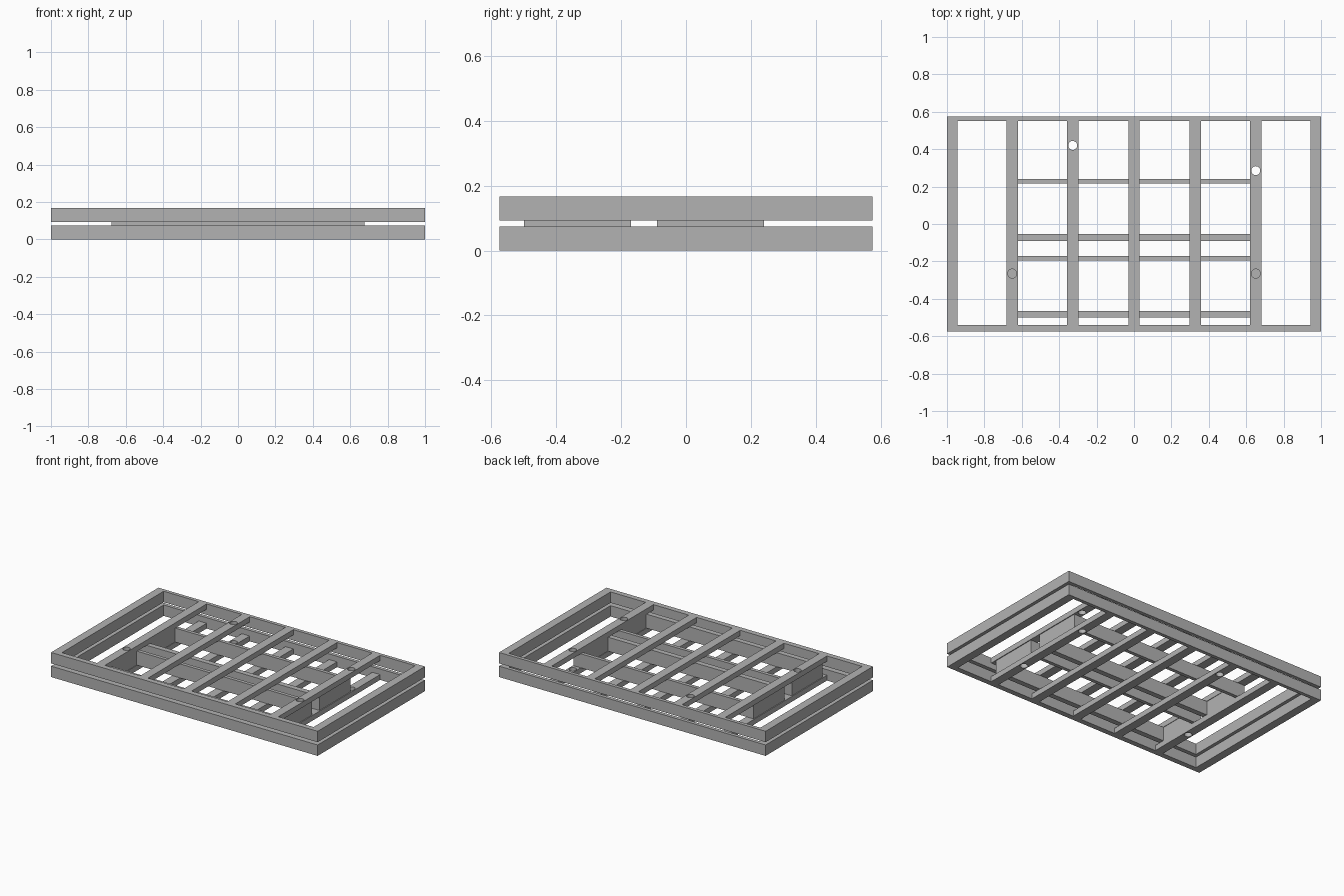
import bpy

cube = bpy.data.objects.get("Cube")
if cube:
    bpy.data.objects.remove(cube, do_unlink=True)

grey = bpy.data.materials.new("plain_grey")
grey.use_nodes = True
GREY = (0.45, 0.45, 0.45, 1)
grey.diffuse_color = GREY
grey.node_tree.nodes["Principled BSDF"].inputs["Base Color"].default_value = GREY

BOTTOM, TOP = 0.0, 0.167
FRAME_H = 0.074       # height of each outer frame
BEAM_H = 0.036        # thickness of the flat cross beams
BEAM_W = 0.059
BEAM_X = (-0.651, -0.3275, 0, 0.3275, 0.651)
HOLES = ((-0.3275, 0.42), (0.651, 0.285), (-0.651, -0.265), (0.651, -0.265))
HOLE_R = 0.024


def box(name, x0, x1, y0, y1, z0, z1):
    """Box given by its extents."""
    bpy.ops.mesh.primitive_cube_add(
        size=1, location=((x0 + x1) / 2, (y0 + y1) / 2, (z0 + z1) / 2))
    ob = bpy.context.object
    ob.name = name
    ob.scale = (x1 - x0, y1 - y0, z1 - z0)
    bpy.ops.object.transform_apply(location=False, rotation=False, scale=True)
    ob.data.materials.append(grey)
    return ob


def ring(name, x, y0, y1, z0, z1, side, front, back):
    """Rectangular frame of four boards, symmetric in x."""
    box(name + "_front_rail", -x, x, y0, y0 + front, z0, z1)
    box(name + "_back_rail", -x, x, y1 - back, y1, z0, z1)
    for s, label in ((1, "left"), (-1, "right")):
        xs = sorted((s * x, s * (x - side)))
        box(f"{name}_{label}_end", *xs, y0 + front, y1 - back, z0, z1)


def drill(ob, x, y):
    """Bore a round vertical hole through a beam."""
    bpy.ops.mesh.primitive_cylinder_add(
        vertices=24, radius=HOLE_R, depth=1, location=(x, y, 0))
    cutter = bpy.context.object
    cutter.hide_render = True
    mod = ob.modifiers.new("hole", "BOOLEAN")
    mod.operation = "DIFFERENCE"
    mod.solver = "EXACT"
    mod.object = cutter
    bpy.context.view_layer.objects.active = ob
    bpy.ops.object.modifier_apply(modifier=mod.name)
    bpy.data.objects.remove(cutter, do_unlink=True)


# Two stacked outer frames, each with flat cross beams on its outer face
for label, frame_z, beam_z in (("lower", BOTTOM, BOTTOM),
                               ("upper", TOP - FRAME_H, TOP - BEAM_H)):
    ring(label + "_frame", 1.0, -0.575, 0.575, frame_z, frame_z + FRAME_H,
         0.056, 0.036, 0.024)
    for i, x in enumerate(BEAM_X):
        beam = box(f"{label}_cross_beam_{i + 1}", x - BEAM_W / 2, x + BEAM_W / 2,
                   -0.539, 0.551, beam_z, beam_z + BEAM_H)
        for hx, hy in HOLES:
            if hx == x:
                drill(beam, hx, hy)

# Two inner boxes held between the cross beams, each with a doubled wall
for label, y0, y1 in (("front", -0.5, -0.17), ("rear", -0.09, 0.24)):
    z0, z1 = BOTTOM + BEAM_H, TOP - BEAM_H
    ring(label + "_inner_box", 0.675, y0, y1, z0, z1, 0.025, 0.018, 0.012)
    ring(label + "_inner_lining", 0.65, y0 + 0.018, y1 - 0.012, z0, z1,
         0.025, 0.018, 0.012)
